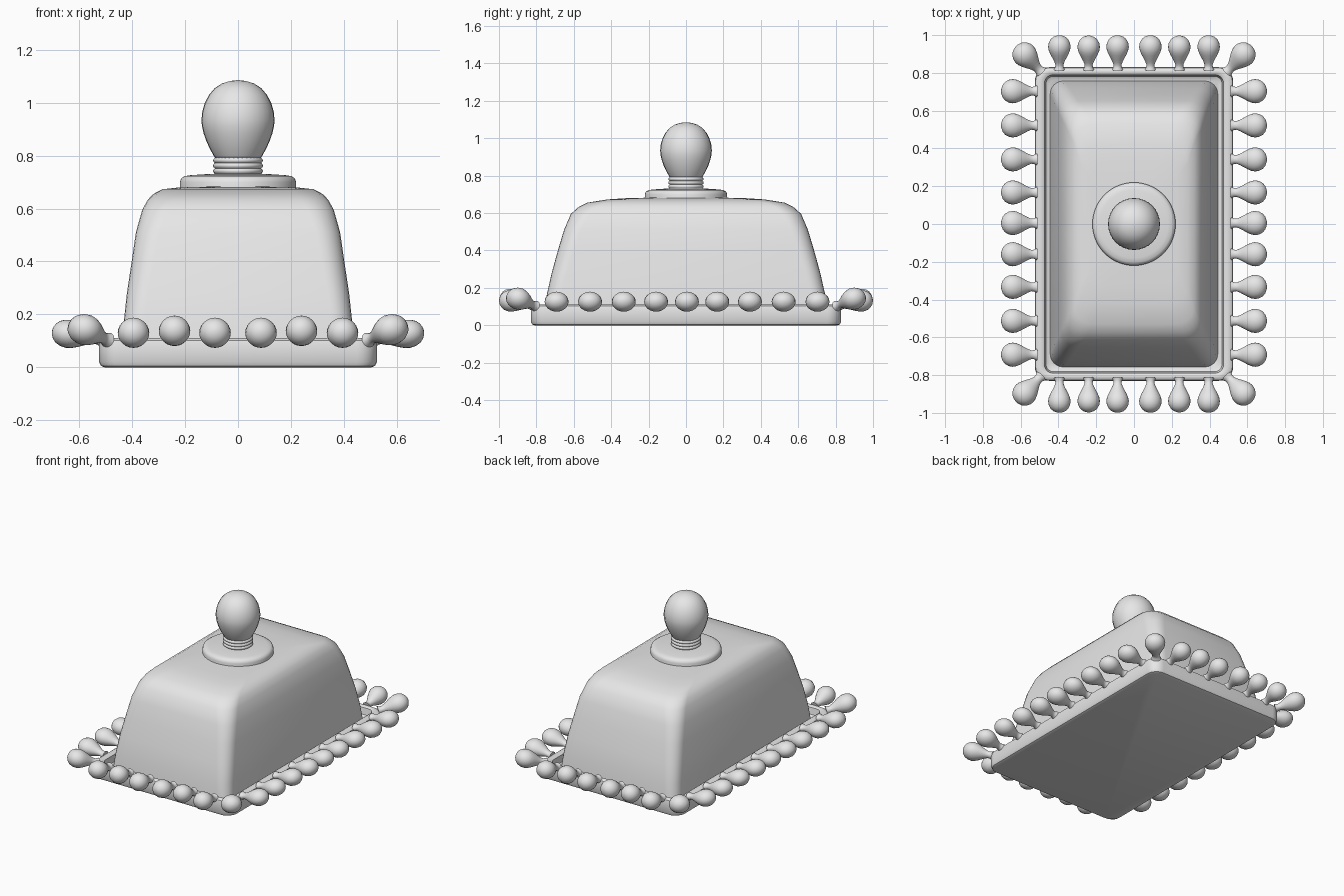
import bpy, bmesh, math
from mathutils import Vector, Matrix

clay = bpy.data.materials.new("pale grey")
clay.diffuse_color = (0.8, 0.8, 0.8, 1)


def loft(name, rings, angle=40):
    """Skin equal-length closed rings and cap both ends."""
    bm = bmesh.new()
    loops = [[bm.verts.new(p) for p in ring] for ring in rings]
    n = len(loops[0])
    for a, b in zip(loops, loops[1:]):
        for i in range(n):
            j = (i + 1) % n
            bm.faces.new((a[i], a[j], b[j], b[i]))
    bm.faces.new(loops[0][::-1])
    bm.faces.new(loops[-1])
    bmesh.ops.recalc_face_normals(bm, faces=bm.faces)
    mesh = bpy.data.meshes.new(name)
    bm.to_mesh(mesh)
    bm.free()
    mesh.materials.append(clay)
    ob = bpy.data.objects.new(name, mesh)
    bpy.context.collection.objects.link(ob)
    bpy.ops.object.select_all(action='DESELECT')
    ob.select_set(True)
    bpy.context.view_layer.objects.active = ob
    bpy.ops.object.shade_smooth_by_angle(angle=math.radians(angle))
    return ob


def rounded_rect(hx, hy, r, z, seg=6):
    pts = []
    for k, (sx, sy) in enumerate([(1, 1), (-1, 1), (-1, -1), (1, -1)]):
        for i in range(seg + 1):
            a = math.pi / 2 * (k + i / seg)
            pts.append((sx * (hx - r) + r * math.cos(a),
                        sy * (hy - r) + r * math.sin(a), z))
    return pts


def circle(r, z, n=64, flute=0.0):
    return [((r - flute * (i % 2)) * math.cos(2 * math.pi * i / n),
             (r - flute * (i % 2)) * math.sin(2 * math.pi * i / n), z) for i in range(n)]


# Tray with raised rim and recessed floor
loft("tray", [rounded_rect(*p) for p in [
    (0.505, 0.81, 0.06, 0.0), (0.518, 0.823, 0.07, 0.005), (0.525, 0.83, 0.075, 0.02),
    (0.525, 0.83, 0.075, 0.085), (0.521, 0.826, 0.071, 0.102), (0.51, 0.815, 0.06, 0.11),
    (0.485, 0.8, 0.05, 0.11), (0.474, 0.79, 0.045, 0.103), (0.466, 0.782, 0.04, 0.06),
    (0.45, 0.766, 0.035, 0.05)]])

# Domed rectangular lid
loft("lid", [rounded_rect(*p) for p in [
    (0.444, 0.757, 0.07, 0.05), (0.433, 0.745, 0.075, 0.16), (0.42, 0.718, 0.08, 0.28),
    (0.402, 0.685, 0.085, 0.4), (0.386, 0.652, 0.09, 0.51), (0.362, 0.616, 0.1, 0.595),
    (0.342, 0.575, 0.1, 0.632), (0.32, 0.53, 0.1, 0.655), (0.285, 0.42, 0.1, 0.673),
    (0.23, 0.33, 0.1, 0.679), (0.1, 0.15, 0.08, 0.684)]], 60)

# Collar under the knob
loft("knob_collar", [circle(r, z) for r, z in [
    (0.22, 0.665), (0.22, 0.7), (0.215, 0.714), (0.203, 0.722), (0.18, 0.726),
    (0.12, 0.73), (0.08, 0.732)]])

# Ringed neck
neck = [(0.085, 0.72)]
for k in range(3):
    z = 0.732 + 0.02 * k
    neck += [(0.087, z), (0.093, z + 0.005), (0.094, z + 0.01), (0.093, z + 0.015)]
neck += [(0.085, 0.793), (0.08, 0.8)]
loft("knob_neck", [circle(r, z) for r, z in neck], 60)

# Egg shaped, finely fluted knob
knob = [(0.083, 0.786), (0.092, 0.8), (0.106, 0.825), (0.119, 0.853), (0.13, 0.884),
        (0.1365, 0.912), (0.138, 0.935), (0.1355, 0.965), (0.126, 0.998), (0.11, 1.029),
        (0.088, 1.055), (0.06, 1.073), (0.03, 1.082), (0.006, 1.085)]
loft("knob", [circle(r, z, 64, 0.012 * r) for r, z in knob], 60)

# Teardrop beads around the rim, sharing one mesh
drop = [(0.03, 0.0), (0.023, 0.015), (0.022, 0.028), (0.028, 0.045), (0.038, 0.065),
        (0.05, 0.088), (0.058, 0.108), (0.0615, 0.128), (0.058, 0.15), (0.048, 0.169),
        (0.033, 0.182), (0.016, 0.189), (0.003, 0.191)]
bead = loft("bead", [circle(r, z, 24) for r, z in drop], 80)
bead_mesh = bead.data
bpy.data.objects.remove(bead)


def add_bead(x, y, heading, tilt, scale):
    d = Vector((math.cos(heading) * math.cos(tilt),
                math.sin(heading) * math.cos(tilt), math.sin(tilt)))
    ob = bpy.data.objects.new("rim_bead", bead_mesh)
    bpy.context.collection.objects.link(ob)
    ob.matrix_world = (Matrix.Translation((x, y, 0.103))
                       @ d.to_track_quat('Z', 'Y').to_matrix().to_4x4()
                       @ Matrix.Diagonal((*scale, 1)))


for s in (1, -1):
    side = 0 if s > 0 else math.pi
    for y in (-0.692, -0.513, -0.333, -0.16, 0.005, 0.167, 0.342, 0.522, 0.703):
        add_bead(s * 0.515, y, side, 0.18, (1.04, 0.87, 1.0))
    for x in (-0.395, -0.24, -0.087, 0.087, 0.24, 0.395):
        tilt = 0.28 if abs(x) == 0.24 else 0.22
        add_bead(x, s * 0.817, s * math.pi / 2, tilt, (0.97, 0.93, 0.97))
    for t in (1, -1):
        add_bead(s * 0.492, t * 0.805, math.atan2(t * 0.09, s * 0.085), 0.3, (1.06, 0.95, 1.03))
